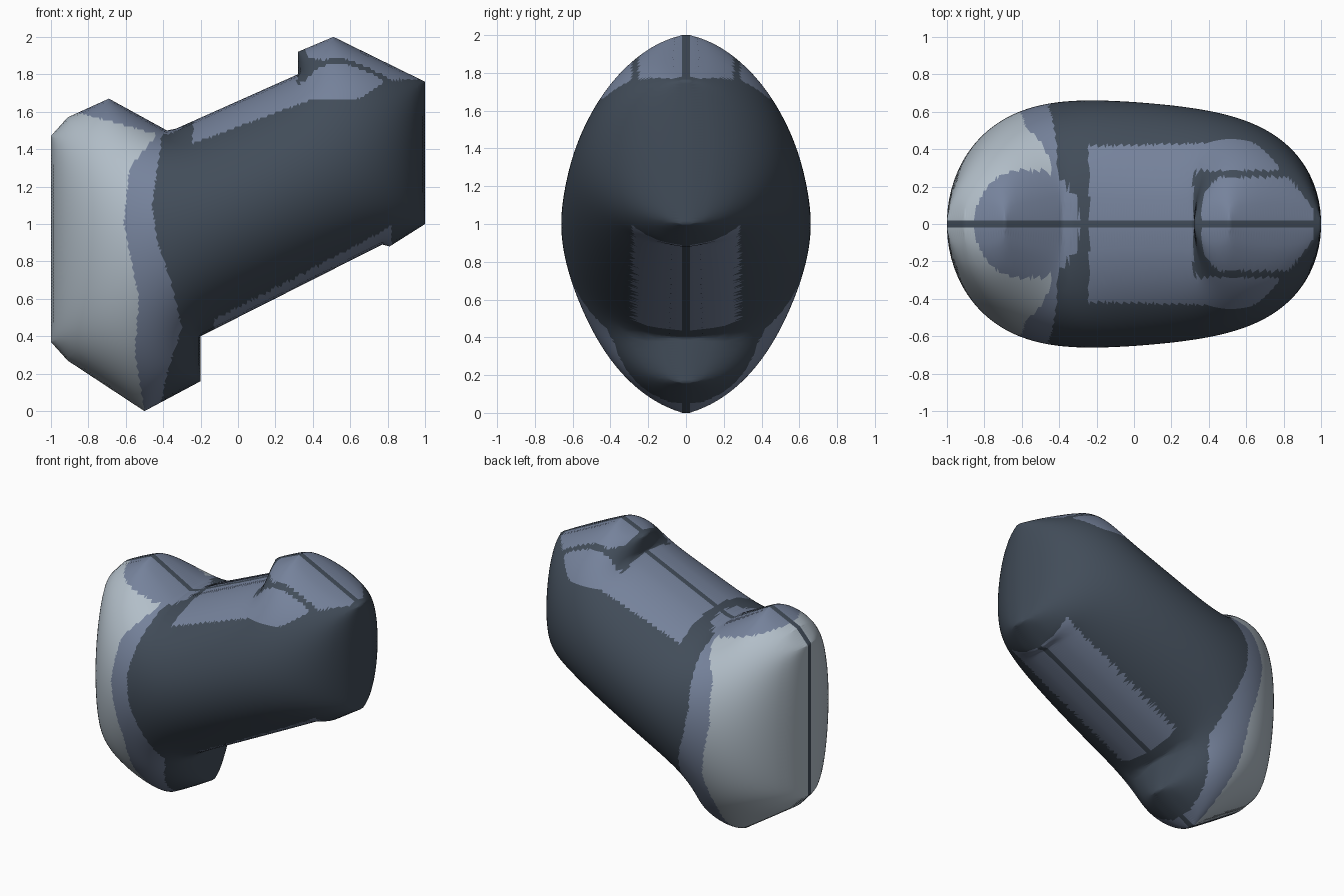
import bpy
import math
from mathutils import Vector
from mathutils.geometry import delaunay_2d_cdt, intersect_point_line

cube = bpy.data.objects.get("Cube")
if cube:
    bpy.data.objects.remove(cube, do_unlink=True)

# Side profile (x, z), counter-clockwise from the lower left
PROFILE = [Vector(p) for p in (
    (-1, 0.37), (-0.91, 0.27), (-0.5, 0), (-0.2, 0.16), (-0.2, 0.4),
    (0.77, 0.89), (0.81, 0.88), (1, 1), (1, 1.76), (0.51, 2),
    (0.32, 1.92), (0.32, 1.8), (-0.33, 1.51), (-0.38, 1.5),
    (-0.69, 1.67), (-0.91, 1.57), (-1, 1.47))]
EDGES = list(zip(PROFILE, PROFILE[1:] + PROFILE[:1]))
STEP = 0.016
RIM = 0.02
WIDTH = 0.66


def make_material(name, rgb):
    mat = bpy.data.materials.new(name)
    mat.use_nodes = True
    mat.diffuse_color = (*rgb, 1)
    for node in mat.node_tree.nodes:
        if node.type == 'BSDF_PRINCIPLED':
            node.inputs["Base Color"].default_value = (*rgb, 1)
    return mat


def lerp(points, v):
    """Piecewise linear lookup."""
    if v <= points[0][0]:
        return points[0][1]
    for (a, fa), (b, fb) in zip(points, points[1:]):
        if v <= b:
            return fa + (fb - fa) * (v - a) / (b - a)
    return points[-1][1]


def edge_distance(p):
    best = 9
    for a, b in EDGES:
        t = intersect_point_line(p, a, b)[1]
        best = min(best, (a.lerp(b, min(1, max(0, t))) - p).length)
    return best


def inside(p):
    hit = False
    for a, b in EDGES:
        if (a.y > p.y) != (b.y > p.y):
            if p.x < a.x + (b.x - a.x) * (p.y - a.y) / (b.y - a.y):
                hit = not hit
    return hit


# Sample the profile, rings just inside it, and an interior grid
outline, rings = [], []
for a, b in EDGES:
    count = max(1, math.ceil((b - a).length / STEP))
    normal = Vector((a.y - b.y, b.x - a.x)).normalized()
    for i in range(count):
        outline.append(a.lerp(b, i / count))
        mid = a.lerp(b, (i + 0.5) / count)
        for depth in (0.004, 0.012, 0.024, 0.039):
            p = mid + normal * depth
            if inside(p) and edge_distance(p) > depth * 0.95:
                rings.append(p)
n = round(2 / STEP)
grid = [Vector((-1 + (i + 0.5 * (j % 2)) * STEP, j * STEP))
        for j in range(n + 1) for i in range(n + 1)]
grid = [p for p in grid if inside(p) and edge_distance(p) > 0.049]
result = delaunay_2d_cdt(outline + rings + grid, [], [list(range(len(outline)))], 1, 1e-6)
points, triangles = result[0], []
for a, b, c in result[2]:
    turn = (points[b] - points[a]).cross(points[c] - points[a])
    triangles.append((a, b, c) if turn > 0 else (a, c, b))

# Profile edges are those used by one triangle only
directed = {(t[k], t[k - 2]) for t in triangles for k in range(3)}
border = sorted((a, b) for a, b in directed if (b, a) not in directed)
fixed = {i for edge in border for i in edge}

# Inflate like a membrane under even pressure
links = [{} for _ in points]
load = [0.0] * len(points)
for tri in triangles:
    for k in range(3):
        o, i, j = tri[k], tri[k - 2], tri[k - 1]
        u, v = points[i] - points[o], points[j] - points[o]
        area = max(abs(u.cross(v)), 1e-9)
        weight = 0.5 * u.dot(v) / area
        links[i][j] = links[i].get(j, 0) + weight
        links[j][i] = links[j].get(i, 0) + weight
        load[o] += area / 6
free = [(i, list(links[i].items()), sum(links[i].values()), load[i])
        for i in range(len(points)) if i not in fixed and sum(links[i].values()) > 0]
swell = [0.0] * len(points)
for _ in range(260):
    for i, near, total, push in free:
        for j, weight in near:
            push += weight * swell[j]
        swell[i] += 1.9 * (push / total - swell[i])
scale = WIDTH ** 2 / max(swell)
half = [math.sqrt(max(0, s) * scale + RIM ** 2) for s in swell]

# Painted zones
SLATE, BLUE, PALE = range(3)
PALE_EDGE = [(0, -0.5), (0.3, -0.55), (0.6, -0.53), (1, -0.61), (1.3, -0.58), (1.48, -0.43)]
BLUE_EDGE = [(0.05, -0.41), (0.2, -0.38), (0.45, -0.3), (0.7, -0.36),
             (0.9, -0.43), (1.1, -0.46), (1.3, -0.43), (1.5, -0.4)]
TOP_EDGE = [(-0.24, 1.43), (0.38, 1.66), (0.65, 1.67), (0.8, 1.77)]


def zone(x, y, z):
    if x < lerp(PALE_EDGE, z) and z < 1.59 - 0.27 * (x + 0.84):
        return PALE
    if x < lerp(BLUE_EDGE, z) or (z > 1.4 and x < -0.28 - 0.12 * (y / 0.25) ** 2):
        return BLUE
    # underside panel
    if -0.13 < x < 0.82 and y < 0.28 and z < 0.6 + 0.5 * x:
        return BLUE
    # raised block at the top end, with a dark line round it
    if x > 0.315 and y < 0.285 and z > 1.7:
        corner = 0.1 * (y / 0.25) ** 4
        on_block = y < 0.25 and 0.36 + corner < x < 0.96 - corner and z > 1.77
        return BLUE if on_block else SLATE
    # upper panel
    if -0.24 < x < 0.8 and z > lerp(TOP_EDGE, x):
        return BLUE
    return SLATE


# Assemble both halves and the narrow rim between them
count = len(points)
verts = [(p.x, -h, p.y) for p, h in zip(points, half)]
verts += [(p.x, h, p.y) for p, h in zip(points, half)]
faces, zones = [], []
for a, b, c in triangles:
    centre = (points[a] + points[b] + points[c]) / 3
    colour = zone(centre.x, (half[a] + half[b] + half[c]) / 3, centre.y)
    faces += [(a, b, c), (c + count, b + count, a + count)]
    zones += [colour, colour]
for a, b in border:
    faces.append((b, a, a + count, b + count))
    zones.append(SLATE)

mesh = bpy.data.meshes.new("inflated_body")
mesh.from_pydata(verts, [], faces)
for mat in (make_material("dark slate", (0.054, 0.073, 0.1)),
            make_material("blue grey", (0.18, 0.225, 0.33)),
            make_material("pale grey", (0.445, 0.515, 0.578))):
    mesh.materials.append(mat)
for poly, colour in zip(mesh.polygons, zones):
    poly.material_index = colour
    poly.use_smooth = True
mesh.update()
body = bpy.data.objects.new("inflated_body", mesh)
bpy.context.collection.objects.link(body)
